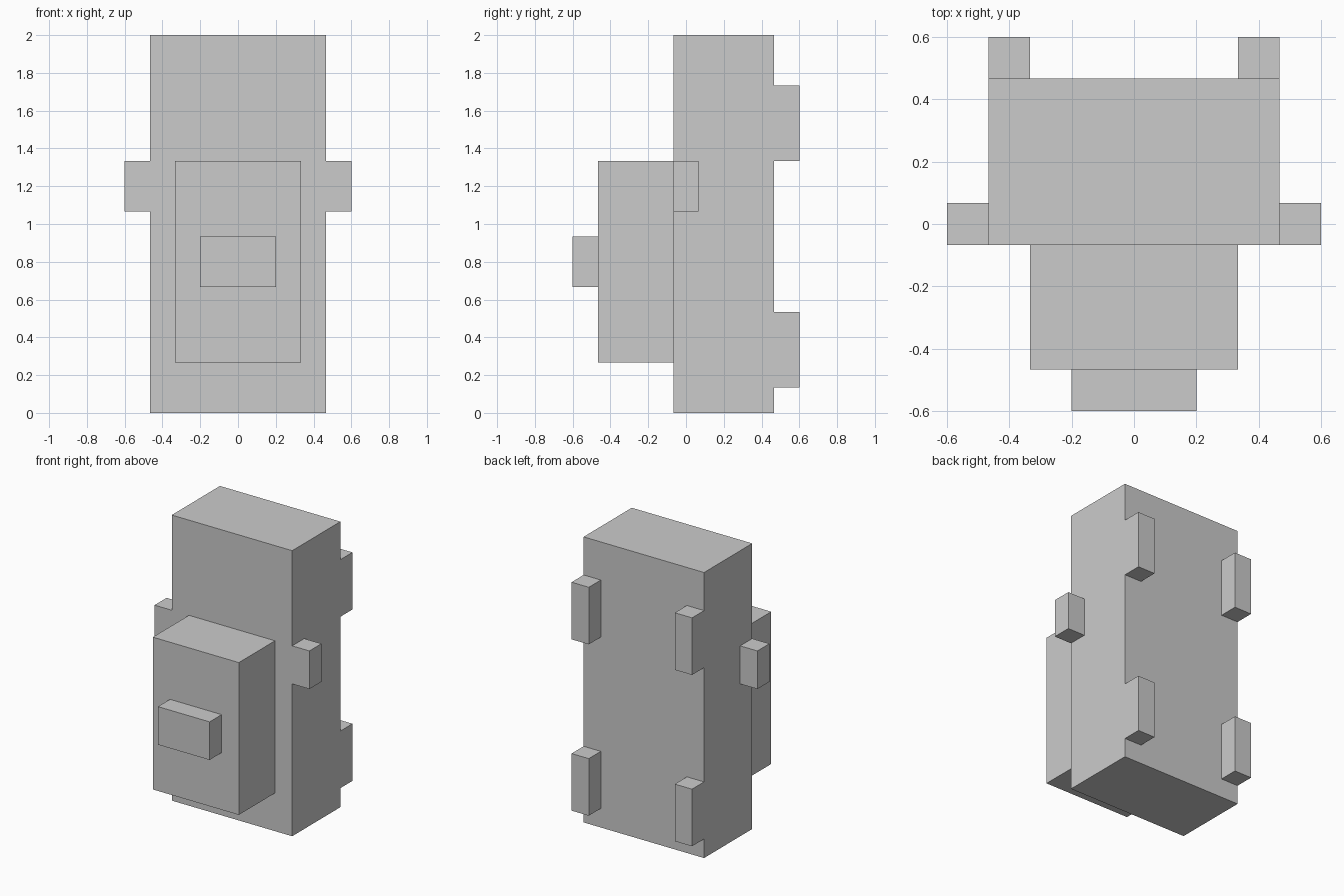
import bpy

if "Cube" in bpy.data.objects:
    bpy.data.objects.remove(bpy.data.objects["Cube"])

U = 2 / 15  # the model sits on a regular grid of this step


def box(name, x, y, z):
    """Box from (min, max) ranges given in grid steps."""
    ranges = (x, y, z)
    bpy.ops.mesh.primitive_cube_add(size=1)
    ob = bpy.context.object
    ob.name = ob.data.name = name
    centre = [(a + b) / 2 * U for a, b in ranges]
    size = [(b - a) * U for a, b in ranges]
    for v in ob.data.vertices:
        v.co = [c + s * k for c, s, k in zip(centre, size, v.co)]
    return ob


# Main body, front pocket and pocket clasp
box("main_body", (-3.5, 3.5), (-0.5, 3.5), (0, 15))
box("front_pocket", (-2.5, 2.5), (-3.5, -0.5), (2, 10))
box("pocket_clasp", (-1.5, 1.5), (-4.5, -3.5), (5, 7))

for side, s in (("left", -1), ("right", 1)):
    # Side tab
    box(f"{side}_side_tab", sorted((s * 3.5, s * 4.5)), (-0.5, 0.5), (8, 10))
    # Strap mounts on the back, flush with the body sides
    for level, z in (("lower", 1), ("upper", 10)):
        box(f"{side}_{level}_strap_mount", sorted((s * 2.5, s * 3.5)),
            (3.5, 4.5), (z, z + 3))
